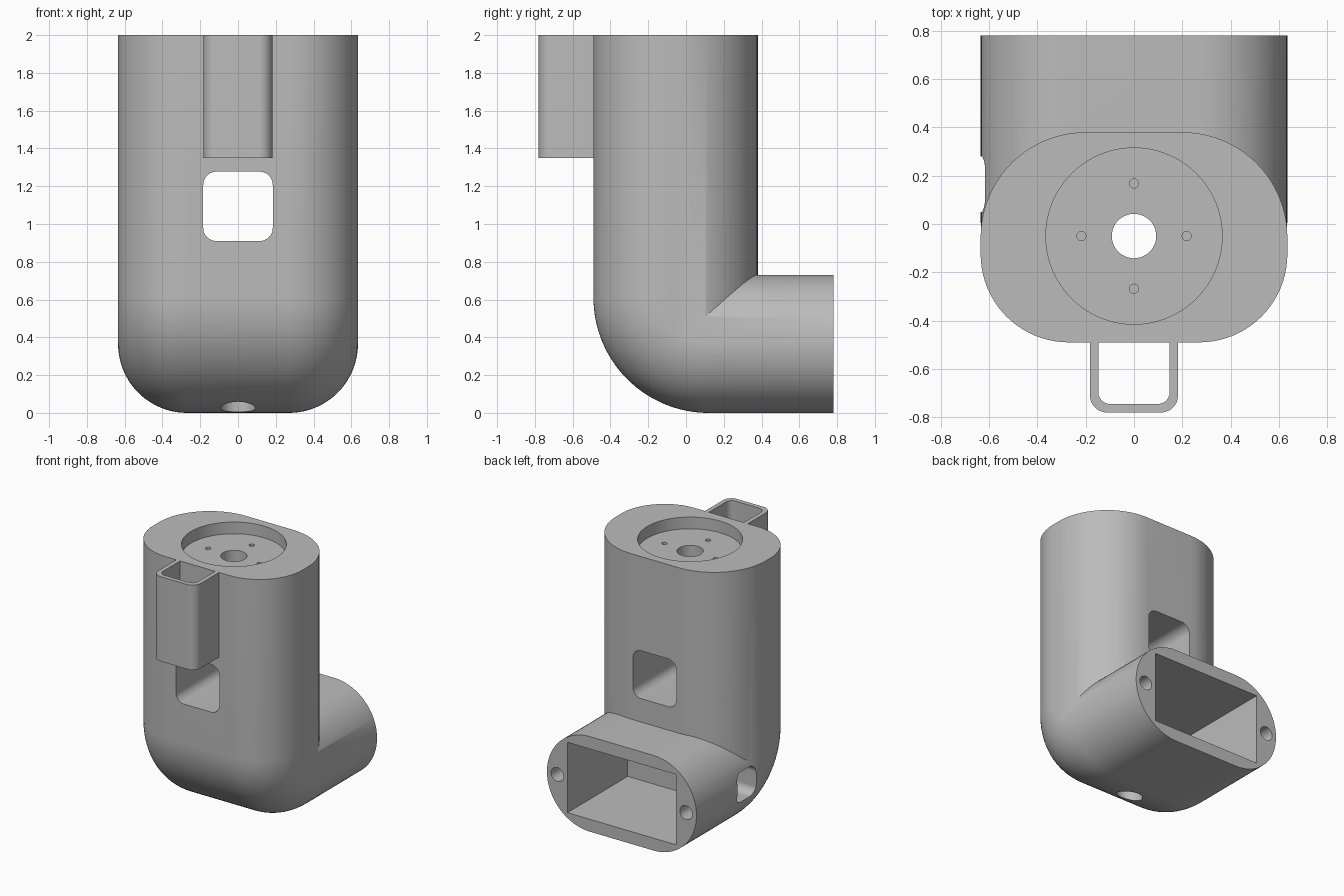
import bpy, bmesh, math

cube = bpy.data.objects.get("Cube")
if cube:
    bpy.data.objects.remove(cube, do_unlink=True)

grey = bpy.data.materials.new("plain_grey")
grey.use_nodes = True
colour = (0.5, 0.5, 0.5, 1)
grey.diffuse_color = colour
grey.node_tree.nodes["Principled BSDF"].inputs["Base Color"].default_value = colour

SEG = 20
HALF_W, ROUND = 0.635, 0.365       # shared half width and corner radius
BEND_Y, BEND_Z, BEND_R = 0.12, 0.61, 0.61


def corner(cx, cy, r, start):
    """Quarter arc of points around (cx, cy)."""
    return [(cx + r * math.cos(start + math.pi / 2 * i / SEG),
             cy + r * math.sin(start + math.pi / 2 * i / SEG)) for i in range(SEG + 1)]


def rounded(hw, low, high, r_low, r_high, cx=0):
    """Rounded rectangle: right half going up, then its mirror going down."""
    right = corner(hw - r_low, low + r_low, r_low, -math.pi / 2)
    right += corner(hw - r_high, high - r_high, r_high, 0)
    if abs(right[SEG][1] - right[SEG + 1][1]) < 1e-6:
        del right[SEG]
    pts = right + [(-x, y) for x, y in reversed(right)]
    return [(x + cx, y) for x, y in pts]


def circle(cx, cy, r, n=48):
    return [(cx + r * math.cos(math.tau * i / n), cy + r * math.sin(math.tau * i / n))
            for i in range(n)]


def rect(hw, low, high):
    return [(-hw, low), (hw, low), (hw, high), (-hw, high)]


def rings_to_object(name, rings, bottom_strips=False):
    """Skin a list of rings into a closed solid."""
    bm = bmesh.new()
    loops = [[bm.verts.new(p) for p in ring] for ring in rings]
    n = len(loops[0])
    for a, b in zip(loops, loops[1:]):
        for i in range(n):
            j = (i + 1) % n
            bm.faces.new((a[i], a[j], b[j], b[i]))
    bm.faces.new(loops[-1])
    if bottom_strips:
        a = loops[0]
        for i in range(n // 2 - 1):
            bm.faces.new((a[i], a[n - 1 - i], a[n - 2 - i], a[i + 1]))
    else:
        bm.faces.new(list(reversed(loops[0])))
    bmesh.ops.recalc_face_normals(bm, faces=bm.faces)
    me = bpy.data.meshes.new(name)
    bm.to_mesh(me)
    bm.free()
    me.materials.append(grey)
    ob = bpy.data.objects.new(name, me)
    bpy.context.collection.objects.link(ob)
    return ob


def prism(name, pts, axis, a, b):
    place = {"x": lambda u, v, w: (w, u, v),
             "y": lambda u, v, w: (u, w, v),
             "z": lambda u, v, w: (u, v, w)}[axis]
    return rings_to_object(name, [[place(u, v, w) for u, v in pts] for w in (a, b)])


def combine(target, tool, operation):
    mod = target.modifiers.new("combine", "BOOLEAN")
    mod.operation, mod.solver, mod.object = operation, "EXACT", tool
    bpy.context.view_layer.objects.active = target
    bpy.ops.object.modifier_apply(modifier=mod.name)
    bpy.data.objects.remove(tool, do_unlink=True)


# Upright column; its underside steps up behind the bend
section = rounded(HALF_W, -0.49, 0.38, ROUND, 0.435)
foot = [(x, y, 0 if y < 0.05 else ROUND) for x, y in section]
body = rings_to_object("elbow_body", [foot, [(x, y, 2) for x, y in section]], True)

# Horizontal arm
arm = prism("arm", rounded(HALF_W, 0, 2 * ROUND, ROUND, ROUND), "y", -0.08, 0.78)
combine(body, arm, "UNION")

# Round off the outside of the bend with a revolved cutter
arc = [(x, BEND_R - v) for x, v in corner(HALF_W - ROUND, ROUND, ROUND, -math.pi / 2)]
inner = BEND_R - ROUND
profile = [(0.8, inner), (0.8, 1.1), (-0.8, 1.1), (-0.8, inner)]
profile += [(-x, r) for x, r in reversed(arc)] + arc
sweep = []
for i in range(33):
    t = math.pi / 2 * i / 32
    sweep.append([(x, BEND_Y - r * math.cos(t), BEND_Z - r * math.sin(t)) for x, r in profile])
combine(body, rings_to_object("bend_cutter", sweep), "DIFFERENCE")

# Open loop on the front
loop = prism("front_loop", rounded(0.182, -0.78, -0.44, 0.07, 0.01), "z", 1.35, 2)
gap = prism("loop_gap", rounded(0.148, -0.745, -0.3, 0.05, 0.01), "z", 1.2, 2.2)
combine(loop, gap, "DIFFERENCE")
combine(body, loop, "UNION")

# Recess, bores, window, arm pocket and side port
MID = -0.05
cutters = [
    prism("top_recess", circle(0, MID, 0.365, 96), "z", 1.91, 2.2),
    prism("centre_bore", circle(0, MID, 0.092), "z", -0.2, 2.2),
    prism("window", rounded(0.184, 0.91, 1.277, 0.07, 0.07), "y", -0.65, 0.6),
    prism("arm_pocket", rect(0.46, 0.095, 0.635), "y", 0.05, 0.9),
    prism("side_port", rounded(0.115, 0.25, 0.48, 0.06, 0.06, 0.165), "x", -0.8, -0.4),
]
for dx, dy in ((1, 0), (-1, 0), (0, 1), (0, -1)):
    spot = circle(dx * 0.218, MID + dy * 0.218, 0.019, 20)
    cutters.append(prism("screw_hole", spot, "z", 1.8, 2.1))
for side in (-1, 1):
    cutters.append(prism("arm_hole", circle(side * 0.547, ROUND, 0.053, 32), "y", 0.5, 0.9))
for c in cutters:
    combine(body, c, "DIFFERENCE")

# Smooth curves, sharp edges
bpy.ops.object.select_all(action="DESELECT")
body.select_set(True)
bpy.context.view_layer.objects.active = body
bpy.ops.object.shade_smooth_by_angle(angle=math.radians(30))
